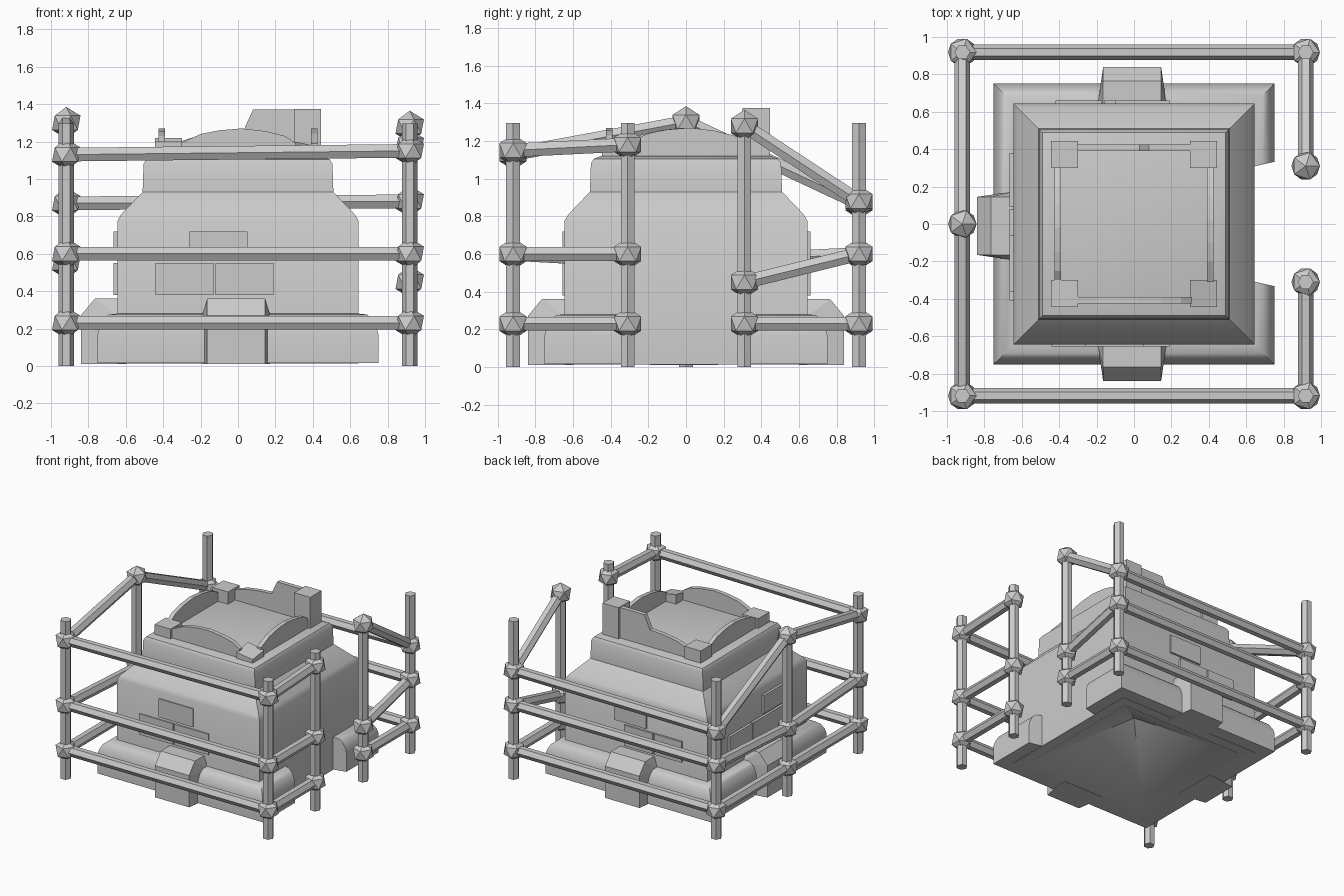
import bpy, bmesh, math
from mathutils import Vector, Matrix

if "Cube" in bpy.data.objects:
    bpy.data.objects.remove(bpy.data.objects["Cube"])


def finish(name, bm, smooth=None):
    bmesh.ops.remove_doubles(bm, verts=bm.verts, dist=1e-5)
    bmesh.ops.recalc_face_normals(bm, faces=bm.faces)
    me = bpy.data.meshes.new(name)
    bm.to_mesh(me)
    bm.free()
    if smooth:
        me.shade_smooth()
        me.set_sharp_from_angle(angle=math.radians(smooth))
    ob = bpy.data.objects.new(name, me)
    bpy.context.collection.objects.link(ob)
    return ob


def loft(name, rings, turn=0, smooth=None, caps=(True, True)):
    """Skin closed rings of 3D points; turn = quarter turns about z."""
    bm = bmesh.new()
    rot = Matrix.Rotation(turn * math.pi / 2, 3, 'Z')
    vs = [[bm.verts.new(rot @ Vector(p)) for p in r] for r in rings]
    n = len(vs[0])
    for a, b in zip(vs, vs[1:]):
        for i in range(n):
            j = (i + 1) % n
            bm.faces.new((a[i], a[j], b[j], b[i]))
    if caps[0]:
        bm.faces.new(vs[0])
    if caps[1]:
        bm.faces.new(vs[-1])
    return finish(name, bm, smooth)


def square(h, z):
    return [(-h, -h, z), (h, -h, z), (h, h, z), (-h, h, z)]


def box(name, x0, x1, y0, y1, z0, z1, turn=0):
    return loft(name, [[(x0, y0, z), (x1, y0, z), (x1, y1, z), (x0, y1, z)] for z in (z0, z1)], turn)


# tower body with hollow pyramid underside and flat roof deck
body = [(0, 0.36), (0.56, 0.012), (0.645, 0.012), (0.645, 0.775), (0.625, 0.81),
        (0.51, 0.93), (0.505, 1.08), (0.49, 1.105), (0.45, 1.12)]
loft("tower_body", [square(h, z) for h, z in body], smooth=35, caps=(False, True))

# rounded base skirt, open on the right side for the entrance
skirt = [(0.6, 0.015), (0.75, 0.015), (0.75, 0.17), (0.74, 0.21), (0.72, 0.25),
         (0.69, 0.275), (0.64, 0.28), (0.6, 0.28)]


def end(s):
    return 0.16 + 0.23 * s


stations = [lambda s: (s, -end(s)), lambda s: (s, -s), lambda s: (-s, -s),
            lambda s: (-s, s), lambda s: (s, s), lambda s: (s, end(s))]
loft("base_skirt", [[(*f(s), z) for s, z in skirt] for f in stations], smooth=35)

# buttresses on front, left and back
outer = [(-0.6, 0.01), (-0.84, 0.01), (-0.84, 0.27), (-0.765, 0.36), (-0.6, 0.36)]
inner = [(-0.6, 0.01), (-0.67, 0.01), (-0.67, 0.25), (-0.66, 0.28), (-0.6, 0.28)]
for side, turn, c in (("front", 0, -0.01), ("left", 3, 0.01), ("back", 2, 0.01)):
    rings = [[(c + x, y, z) for y, z in prof] for x, prof in
             ((-0.18, inner), (-0.155, outer), (0.155, outer), (0.18, inner))]
    loft(side + "_buttress", rings, turn)

# raised stone panels on the walls
for side, turn, d, up, low in (("front", 0, 0.655, (-0.26, 0.05), (-0.44, -0.12, 0.2)),
                               ("left", 3, 0.665, (0.06, 0.36), (-0.38, -0.08, 0.42)),
                               ("back", 2, 0.66, (-0.19, 0.1), (-0.1, 0.17, 0.43))):
    box(side + "_panel_upper", up[0], up[1], -d, -0.6, 0.57, 0.72, turn)
    for k in (0, 1):
        box(side + "_panel_lower", low[k], low[k + 1] - 0.01, -d, -0.6, 0.38, 0.55, turn)

# broken parapet walls around the roof
arc = [(-0.31, 1.19), (-0.2, 1.24), (-0.1, 1.26), (0.02, 1.27), (0.15, 1.255), (0.25, 1.23), (0.31, 1.19)]
broken = [(-0.31, 1.37), (-0.08, 1.37), (-0.03, 1.26), (0.1, 1.25), (0.2, 1.235), (0.31, 1.2)]
for side, turn, prof in (("front", 0, arc), ("right", 1, arc), ("back", 2, broken), ("left", 3, arc)):
    rings = [[(u, -0.425, 1.11), (u, -0.39, 1.11), (u, -0.39, z), (u, -0.425, z)] for u, z in prof]
    loft(side + "_parapet", rings, turn)

# corner merlons, one tall, one worn to a point
for name, sx, sy, z in (("front_left", -1, -1, 1.2), ("back_left", -1, 1, 1.22), ("back_right", 1, 1, 1.375)):
    cx, cy = sx * 0.372, sy * 0.372
    box(name + "_merlon", cx - 0.073, cx + 0.073, cy - 0.073, cy + 0.073, 1.1, z)
c, r = 0.372, 0.073
loft("front_right_merlon", [[(c - r, -c - r, 1.1), (c + r, -c - r, 1.1), (c + r, -c + r, 1.1), (c - r, -c + r, 1.1)],
                            [(c - r, -c - r, 1.17), (c + r, -c - r, 1.15), (c + r, -c + r, 1.17), (c - r, -c + r, 1.2)]])


# scaffold: hexagonal poles with faceted joints
def pole(name, a, b, rad=0.042):
    a, b = Vector(a), Vector(b)
    d = b - a
    bm = bmesh.new()
    bmesh.ops.create_cone(bm, cap_ends=True, segments=6, radius1=rad, radius2=rad, depth=d.length)
    m = Matrix.Translation((a + b) / 2) @ d.to_track_quat('Z', 'Y').to_matrix().to_4x4()
    bm.transform(m @ Matrix.Rotation(math.pi / 6, 4, 'Z'))
    finish(name, bm)


P = 0.918
# post position, then the joint heights; in order round the tower
posts = [(P, -0.31, (0.23, 0.60, 1.18)), (P, -P, (0.23, 0.60, 1.15)), (-P, -P, (0.23, 0.60, 1.13)),
         (-P, 0, (0.23, 0.55, 1.30)), (-P, P, (0.23, 0.60, 0.87)), (P, P, (0.23, 0.60, 0.88)),
         (P, 0.31, (0.23, 0.45, 1.28))]
for x, y, heights in posts:
    pole("scaffold_post", (x, y, 0), (x, y, 1.295))
    for z in heights:
        bm = bmesh.new()
        bmesh.ops.create_icosphere(bm, subdivisions=1, radius=0.085, matrix=Matrix.Translation((x, y, z)))
        finish("scaffold_joint", bm)
for (x0, y0, h0), (x1, y1, h1) in zip(posts, posts[1:]):
    for z0, z1 in zip(h0, h1):
        pole("scaffold_rail", (x0, y0, z0), (x1, y1, z1))
